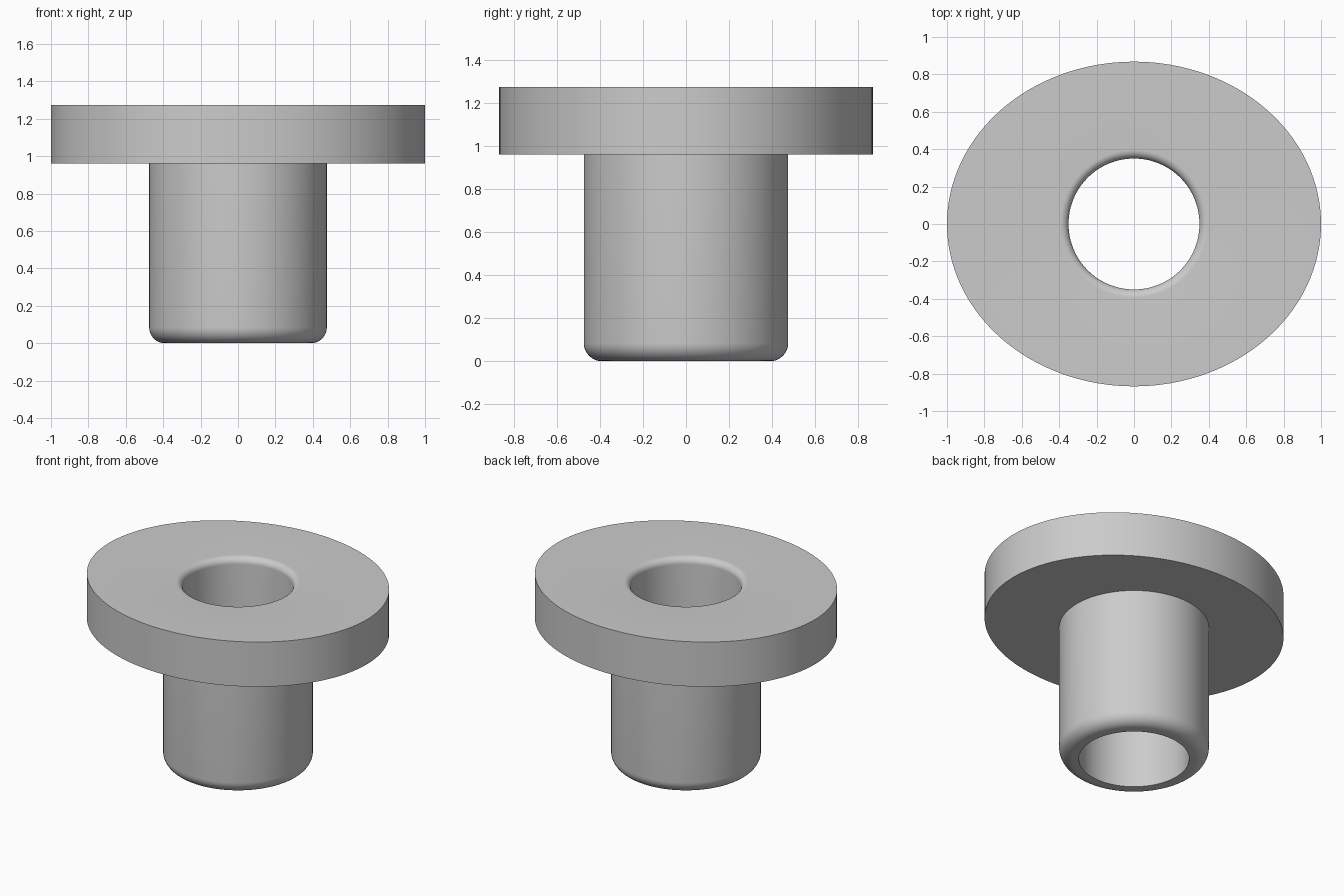
import bpy
import bmesh
from math import sin, cos, pi, radians

cube = bpy.data.objects.get("Cube")
if cube:
    bpy.data.objects.remove(cube, do_unlink=True)

SIDES = 128
HOLE, TUBE, RIM, RIM_Y = 0.35, 0.475, 1.0, 0.868
FLANGE_Z, TOP_Z = 0.96, 1.273
FOOT_FILLET, MOUTH_FILLET = 0.085, 0.045


def arc(cx, cz, radius, start, end, steps=10):
    """Rounded corner as (x radius, y radius, z) profile points."""
    points = []
    for i in range(steps + 1):
        a = radians(start + (end - start) * i / steps)
        r = cx + radius * cos(a)
        points.append((r, r, cz + radius * sin(a)))
    return points


# Closed profile: bore, rounded foot, tube wall, oval flange, rounded mouth
profile = [(HOLE, HOLE, 0)]
profile += arc(TUBE - FOOT_FILLET, FOOT_FILLET, FOOT_FILLET, -90, 0)
profile += [(TUBE, TUBE, FLANGE_Z), (RIM, RIM_Y, FLANGE_Z), (RIM, RIM_Y, TOP_Z)]
profile += arc(HOLE + MOUTH_FILLET, TOP_Z - MOUTH_FILLET, MOUTH_FILLET, 90, 180)

# Sweep the profile around the axis
bm = bmesh.new()
rings = []
for rx, ry, z in profile:
    rings.append([bm.verts.new((rx * cos(2 * pi * k / SIDES),
                                ry * sin(2 * pi * k / SIDES), z))
                  for k in range(SIDES)])
for i, ring in enumerate(rings):
    after = rings[(i + 1) % len(rings)]
    for k in range(SIDES):
        n = (k + 1) % SIDES
        bm.faces.new((ring[k], ring[n], after[n], after[k]))
bmesh.ops.recalc_face_normals(bm, faces=bm.faces)
mesh = bpy.data.meshes.new("flanged_bushing")
bm.to_mesh(mesh)
bm.free()

bushing = bpy.data.objects.new("flanged_bushing", mesh)
bpy.context.collection.objects.link(bushing)

# Plain grey material
grey = bpy.data.materials.new("plain_grey")
grey.use_nodes = True
colour = (0.6, 0.6, 0.6, 1)
grey.diffuse_color = colour
grey.node_tree.nodes["Principled BSDF"].inputs["Base Color"].default_value = colour
mesh.materials.append(grey)

# Smooth walls with crisp flange edges
bpy.ops.object.select_all(action="DESELECT")
bushing.select_set(True)
bpy.context.view_layer.objects.active = bushing
bpy.ops.object.shade_smooth_by_angle(angle=radians(30))
